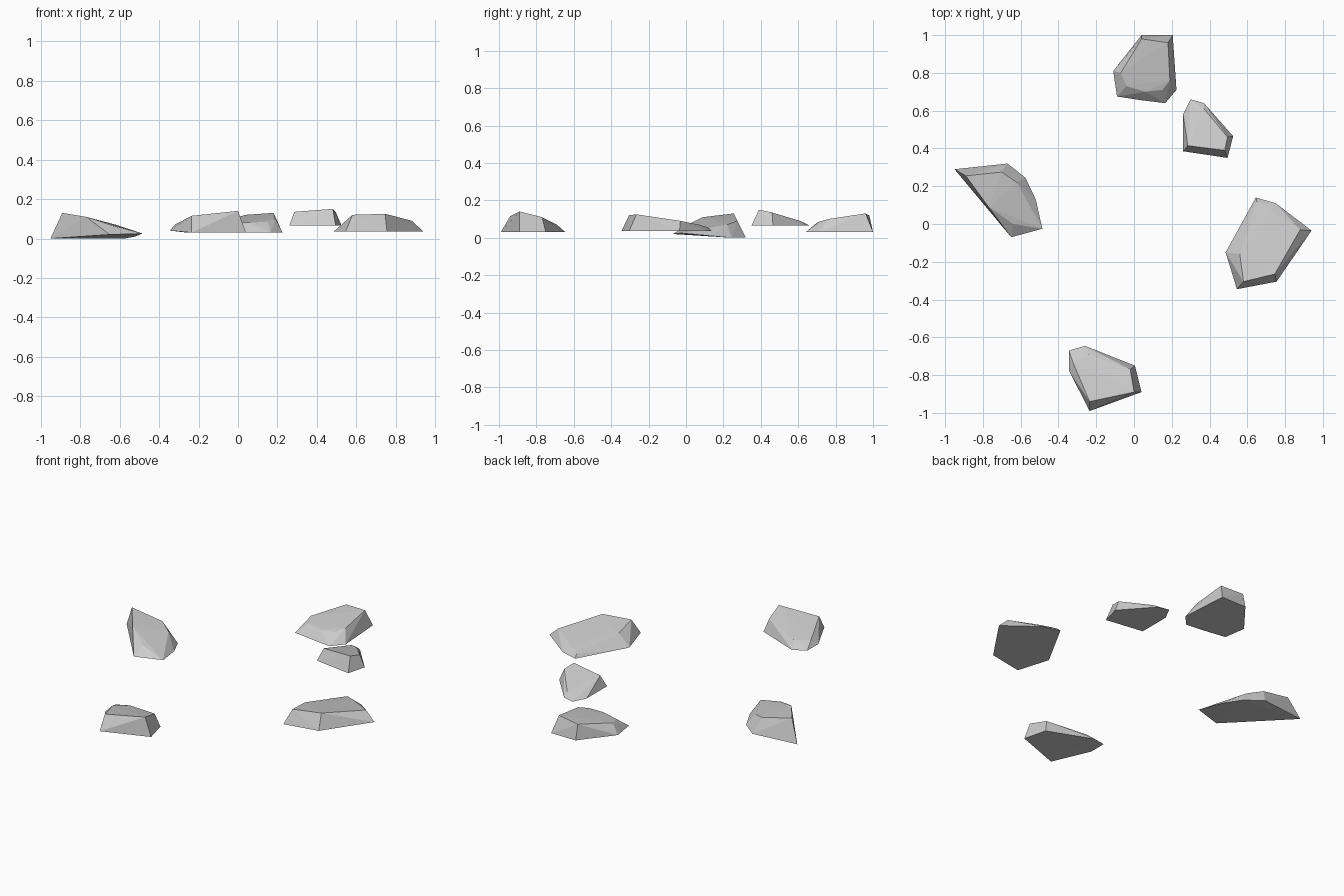
import bpy
import bmesh
from math import radians

# Remove the default cube only
default_cube = bpy.data.objects.get("Cube")
if default_cube:
    bpy.data.objects.remove(default_cube, do_unlink=True)

CM = 0.01  # outlines below are written in hundredths of a unit


def make_material(name, colour):
    material = bpy.data.materials.new(name)
    material.use_nodes = True
    material.diffuse_color = colour
    shader = next(n for n in material.node_tree.nodes if n.type == "BSDF_PRINCIPLED")
    shader.inputs["Base Color"].default_value = colour
    shader.inputs["Roughness"].default_value = 1
    return material


stone_grey = make_material("stone grey", (0.6, 0.6, 0.6, 1))


def make_rock(name, footprint, crown, base_height=0):
    """Wrap a faceted hull around a ground footprint and a smaller raised crown.

    Footprint corners may carry their own height; otherwise base_height is used.
    """
    corners = [p if len(p) == 3 else (*p, base_height) for p in footprint]
    bm = bmesh.new()
    for corner in corners + crown:
        bm.verts.new([value * CM for value in corner])
    hull = bmesh.ops.convex_hull(bm, input=bm.verts[:])
    unused = [g for g in hull["geom_interior"] if isinstance(g, bmesh.types.BMVert)]
    bmesh.ops.delete(bm, geom=unused, context="VERTS")
    # Merge almost coplanar triangles into broad chiselled facets
    bmesh.ops.dissolve_limit(bm, angle_limit=radians(2), verts=bm.verts[:], edges=bm.edges[:])
    bmesh.ops.recalc_face_normals(bm, faces=bm.faces[:])
    mesh = bpy.data.meshes.new(name)
    bm.to_mesh(mesh)
    bm.free()
    mesh.materials.append(stone_grey)
    rock = bpy.data.objects.new(name, mesh)
    bpy.context.collection.objects.link(rock)
    return rock


# Rounded rock at the back, highest along its rear edge
make_rock(
    "back_rock",
    footprint=[(4, 100), (20.5, 100), (22.5, 71), (16.5, 64), (4, 65.5), (-9, 67.5), (-11, 81)],
    crown=[(4, 98, 12), (18, 96, 13), (19, 76, 10), (15, 71, 8.5), (6, 70, 8), (-4, 73, 8), (-7, 80, 9)],
    base_height=3,
)

# Small wedge, sloping down towards the back
make_rock(
    "small_rock",
    footprint=[(30, 66), (37, 64), (52.5, 46.5), (49.5, 35), (26, 38.5), (26, 58)],
    crown=[(28.5, 41.5, 13.5), (48, 39, 15), (49.5, 46, 13.5), (37, 61, 9), (31, 62, 8)],
    base_height=6.5,
)

# Long slab on the left-hand side of the ring
make_rock(
    "left_slab",
    footprint=[(64.5, 14), (75, 11), (94, -3.5), (75.5, -30.5), (54.5, -34.5), (48.5, -15)],
    crown=[(58, -30.5, 12), (74.5, -26.5, 12.5), (88, -3, 9), (73, 7, 7), (65, 12, 5.5), (56, -16, 10)],
    base_height=3.5,
)

# Tilted slab on the right-hand side, with a raised outer tip
make_rock(
    "right_slab",
    footprint=[(-95, 29), (-67, 32), (-57.5, 24.5), (-52, 13, 1), (-48.5, -2.5, 2.5), (-65, -7, 2)],
    crown=[(-89, 25.5, 13), (-70, 27.5, 9), (-62, 22, 7), (-56, 10, 5), (-64, 0, 6.5), (-77, 9, 11)],
)

# Front wedge, highest at its blunt end
make_rock(
    "front_rock",
    footprint=[(-34.5, -67, 4), (-26, -64.5), (0.5, -75), (4, -89), (-23.5, -99), (-34.5, -77.5, 4)],
    crown=[(0, -89, 14), (-2, -77, 11), (-23.5, -94, 11.5), (-24, -69, 7), (-32, -74, 7)],
    base_height=3,
)
